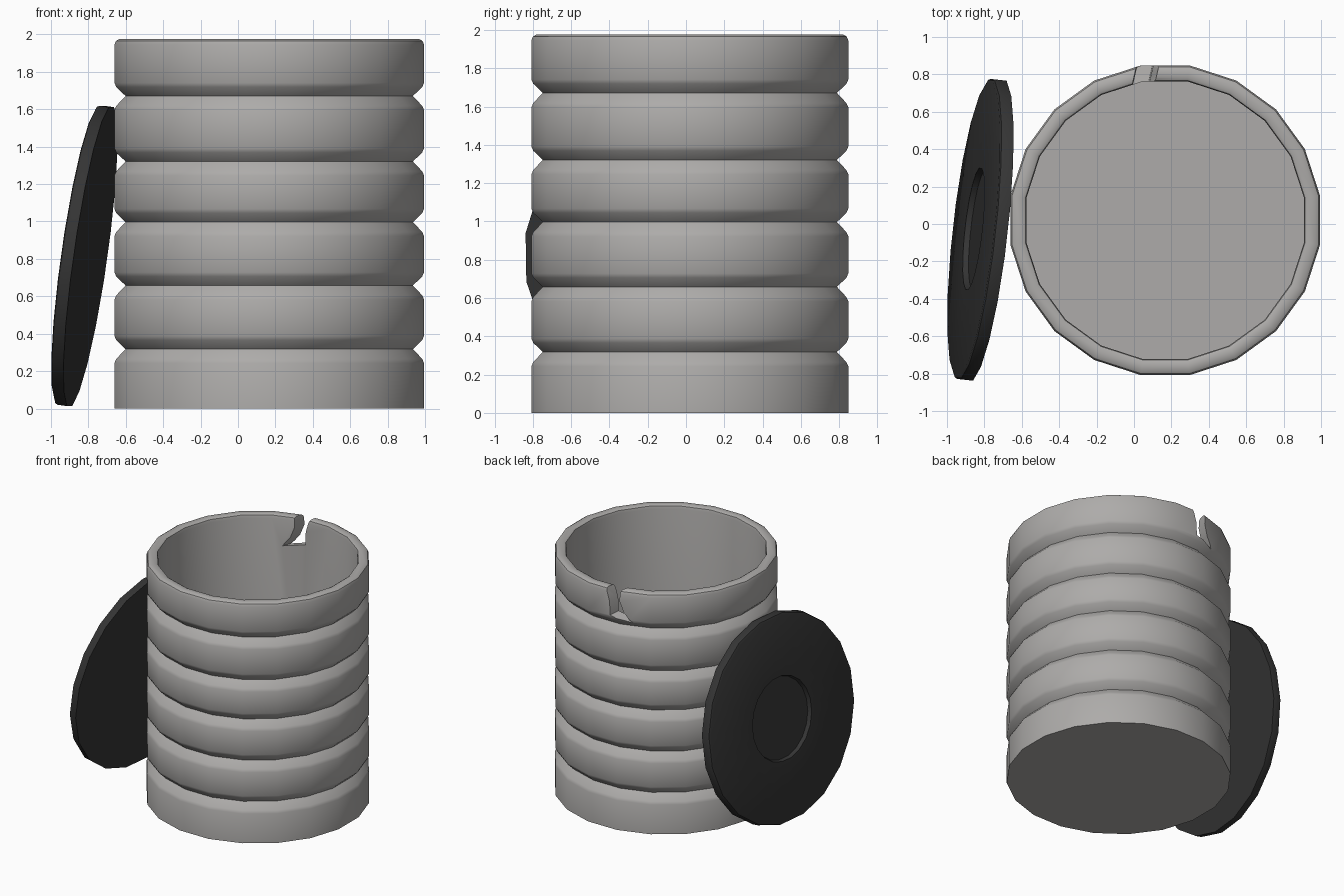
import bpy, bmesh, math
from mathutils import Matrix, Vector

if "Cube" in bpy.data.objects:
    bpy.data.objects.remove(bpy.data.objects["Cube"], do_unlink=True)

SIDES = 20


def material(name, colour):
    mat = bpy.data.materials.new(name)
    mat.use_nodes = True
    mat.diffuse_color = colour
    mat.node_tree.nodes["Principled BSDF"].inputs["Base Color"].default_value = colour
    return mat


def add_object(name, bm, mat):
    bmesh.ops.recalc_face_normals(bm, faces=bm.faces)
    mesh = bpy.data.meshes.new(name)
    bm.to_mesh(mesh)
    bm.free()
    mesh.materials.append(mat)
    obj = bpy.data.objects.new(name, mesh)
    bpy.context.collection.objects.link(obj)
    return obj


def select_only(obj):
    bpy.ops.object.select_all(action='DESELECT')
    obj.select_set(True)
    bpy.context.view_layer.objects.active = obj


def lathe(name, profile, mat):
    """Turn a (radius, height) profile into a solid, with flat caps at both ends."""
    bm = bmesh.new()
    rings = []
    for r, z in profile:
        angles = [math.tau * (i + 0.5) / SIDES for i in range(SIDES)]
        rings.append([bm.verts.new((r * math.cos(a), r * math.sin(a), z)) for a in angles])
    for low, high in zip(rings, rings[1:]):
        for i in range(SIDES):
            j = (i + 1) % SIDES
            bm.faces.new((low[i], low[j], high[j], high[i]))
    bm.faces.new(rings[0])
    bm.faces.new(rings[-1])
    return add_object(name, bm, mat)


def smooth(obj):
    select_only(obj)
    bpy.ops.object.shade_smooth_by_angle(angle=math.radians(32))


grey = material("warm grey", (0.42, 0.41, 0.40, 1))
dark = material("dark grey", (0.035, 0.035, 0.035, 1))

# Barrel: ribbed outer wall, rounded rim, hollow inside
R, TOP, INNER = 0.838, 1.975, 0.752
profile = [(R, 0)]
for z in (0.318, 0.658, 0.997, 1.321, 1.671):
    profile += [(R, z - 0.075), (R - 0.01, z - 0.053), (R - 0.06, z),
                (R - 0.01, z + 0.048), (R, z + 0.07)]
profile += [(R, TOP - 0.03), (R - 0.008, TOP - 0.01), (R - 0.025, TOP),
            (INNER + 0.02, TOP), (INNER + 0.005, TOP - 0.008), (INNER, TOP - 0.03),
            (INNER, 0.06)]
barrel = lathe("barrel", profile, grey)
barrel.location = (0.167, 0.02, 0)

# Broken chip in the back of the rim
outline = [(0.145, 2.1), (0.145, 1.96), (0.115, 1.86), (0.11, 1.75), (-0.055, 1.71),
           (0.0, 1.79), (0.03, 1.88), (0.025, 1.98), (0.02, 2.1)]
bm = bmesh.new()
outer = [bm.verts.new((x, 0.90, z)) for x, z in outline]
inner = [bm.verts.new((x - 0.05, 0.68, z + 0.02)) for x, z in outline]
bm.faces.new(outer)
bm.faces.new(inner)
for i in range(len(outline)):
    j = (i + 1) % len(outline)
    bm.faces.new((outer[i], outer[j], inner[j], inner[i]))
cutter = add_object("chip_cutter", bm, grey)
cutter.hide_render = True

select_only(barrel)
cut = barrel.modifiers.new("chip", 'BOOLEAN')
cut.operation = 'DIFFERENCE'
cut.solver = 'EXACT'
cut.object = cutter
bpy.ops.object.modifier_apply(modifier=cut.name)
bpy.data.objects.remove(cutter, do_unlink=True)
smooth(barrel)

# Lid: thin disc with a round recess, leaning against the barrel
T, LID = 0.035, 0.817
lid = lathe("lid", [(LID, -T), (LID, T - 0.02), (LID - 0.007, T - 0.006), (LID - 0.022, T),
                    (0.33, T), (0.32, T - 0.03)], dark)
facing = Vector((-1, 0.112, 0.142))
lid.matrix_world = (Matrix.Translation((-0.823, -0.03, 0.817))
                    @ facing.to_track_quat('Z', 'Y').to_matrix().to_4x4())
smooth(lid)
